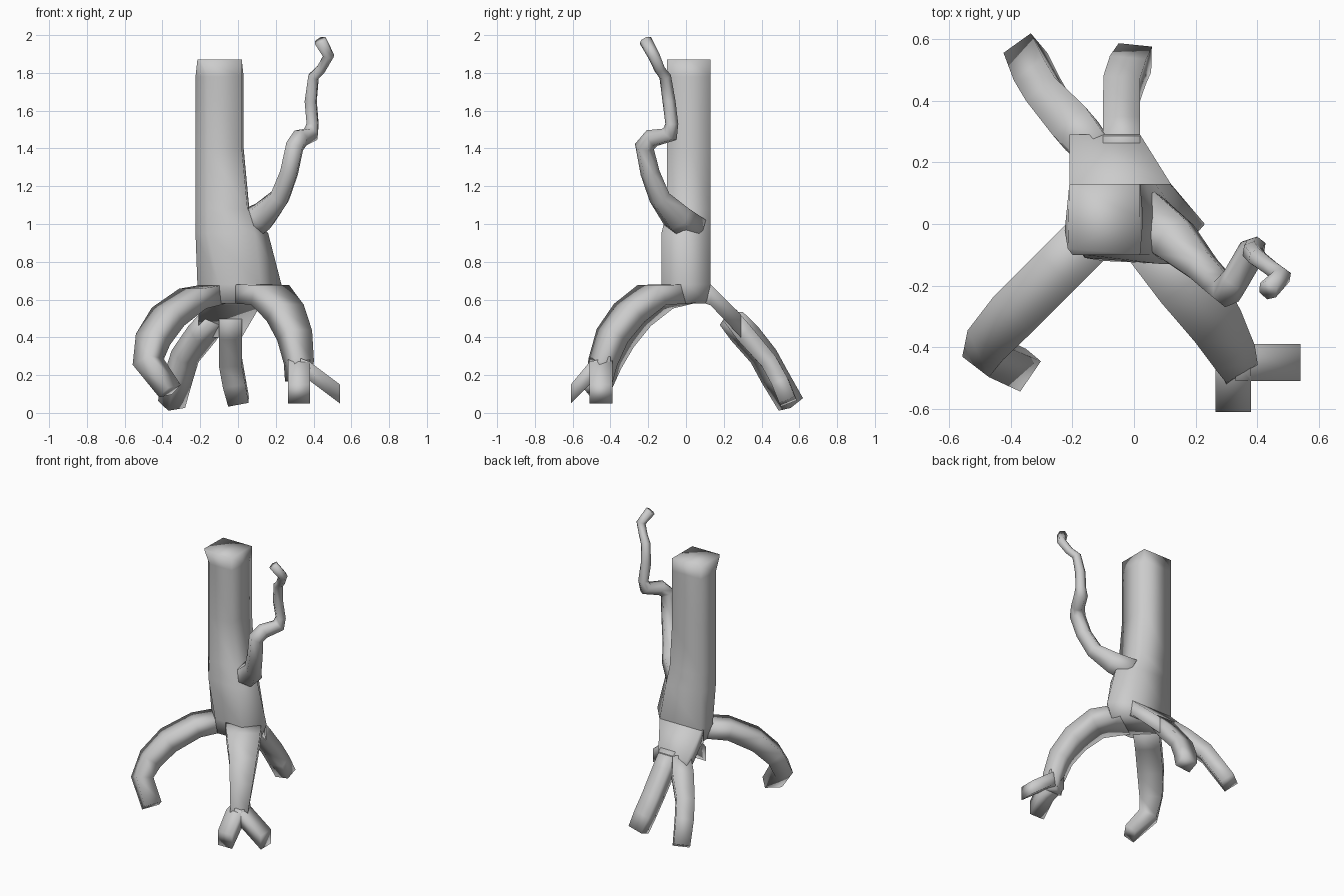
import bpy, bmesh, math
from mathutils import Vector


def loft(name, rings):
    """Skin matching closed rings and cap both ends, smooth shaded."""
    bm = bmesh.new()
    rows = [[bm.verts.new(p) for p in r] for r in rings]
    n = len(rows[0])
    for a, b in zip(rows, rows[1:]):
        for i in range(n):
            j = (i + 1) % n
            bm.faces.new((a[i], a[j], b[j], b[i]))
    bm.faces.new(rows[0])
    bm.faces.new(rows[-1])
    bmesh.ops.recalc_face_normals(bm, faces=bm.faces)
    for f in bm.faces:
        f.smooth = True
    me = bpy.data.meshes.new(name)
    bm.to_mesh(me)
    bm.free()
    ob = bpy.data.objects.new(name, me)
    bpy.context.collection.objects.link(ob)
    return ob


def limb(name, path, sides=4):
    """Sweep a section along points given as (x, y, z, width, thickness)."""
    pts = [Vector(p[:3]) for p in path]
    side, rings = None, []
    for i, p in enumerate(pts):
        a = (p - pts[i - 1]).normalized() if i else Vector()
        b = (pts[i + 1] - p).normalized() if i < len(pts) - 1 else Vector()
        t = (a + b).normalized()
        if side is None:
            side = t.cross(Vector((0, 0, 1)))
        side = (side - t * side.dot(t)).normalized()
        up = side.cross(t)
        k = 1 / math.cos(math.pi / sides) / 2
        ring = []
        for s in range(sides):
            ang = 2 * math.pi * (s + 0.5) / sides
            ring.append(p + side * math.cos(ang) * k * path[i][3]
                        + up * math.sin(ang) * k * path[i][4])
        rings.append(ring)
    return loft(name, rings)


# Trunk: squared post with one chamfered corner, flaring into the hub
trunk = [
    (1.87, [(-.20, -.10), (.02, -.10), (.02, .02), (.02, .13), (-.21, .13), (-.215, -.08)]),
    (1.78, [(-.16, -.10), (.02, -.10), (.03, .02), (.02, .13), (-.21, .13), (-.225, -.02)]),
    (1.40, [(-.16, -.10), (.02, -.10), (.03, .02), (.02, .13), (-.21, .13), (-.225, -.02)]),
    (1.08, [(-.16, -.10), (.05, -.10), (.06, .02), (.04, .13), (-.21, .13), (-.225, -.02)]),
    (0.95, [(-.16, -.11), (.09, -.13), (.16, .00), (.07, .13), (-.21, .13), (-.225, -.02)]),
    (0.68, [(-.10, -.12), (.12, -.13), (.23, .00), (.12, .13), (-.21, .13), (-.215, .00)]),
    (0.58, [(-.08, -.12), (.10, -.12), (.19, .00), (.10, .13), (-.20, .13), (-.19, .00)]),
]
loft("trunk", [[(x, y, z) for x, y in ring] for z, ring in trunk])

# Crooked side branch
limb("branch", [
    (.03, .02, .98, .18, .16), (.13, -.05, 1.04, .15, .14),
    (.22, -.14, 1.14, .10, .10), (.27, -.19, 1.27, .09, .09),
    (.30, -.22, 1.41, .09, .09), (.33, -.18, 1.455, .09, .08),
    (.385, -.085, 1.475, .08, .08), (.395, -.075, 1.53, .06, .06),
    (.385, -.09, 1.65, .06, .06), (.40, -.11, 1.78, .055, .055),
    (.44, -.14, 1.82, .05, .05), (.48, -.17, 1.89, .055, .055),
    (.435, -.215, 1.972, .06, .06)], 6)

# Front left root with hooked foot
limb("front_left_root", [
    (-.12, -.02, .63, .17, .10), (-.24, -.14, .605, .17, .11),
    (-.37, -.27, .51, .17, .12), (-.45, -.36, .39, .15, .12),
    (-.475, -.42, .27, .12, .12), (-.36, -.475, .115, .08, .12)])

# Front right root and its two toes
limb("front_right_root", [
    (.06, -.02, .63, .24, .10), (.17, -.18, .625, .22, .11),
    (.25, -.30, .53, .18, .12), (.30, -.39, .41, .15, .12),
    (.322, -.44, .27, .12, .11), (.322, -.46, .17, .11, .10)])
loft("front_toe", [[(.265, y, a), (.38, y, a), (.38, y, b), (.265, y, b)]
                   for y, a, b in ((-.40, .19, .30), (-.51, .15, .27), (-.61, .05, .15))])
loft("side_toe", [[(x, -.51, a), (x, -.39, a), (x, -.39, b), (x, -.51, b)]
                  for x, a, b in ((.33, .18, .29), (.38, .17, .27), (.54, .05, .15))])

# Back root block, forking into two
loft("back_root_base", [[(l, y, a), (r, y, a), (r, y, b), (l, y, b)]
                        for l, r, y, a, b in ((-.21, .12, .10, .58, .68),
                                              (-.21, .12, .13, .57, .68),
                                              (-.21, .02, .29, .40, .52))])
limb("back_left_root", [
    (-.13, .24, .50, .12, .09), (-.19, .31, .42, .14, .10),
    (-.28, .41, .30, .12, .10), (-.315, .47, .19, .12, .10),
    (-.352, .555, .045, .11, .10)])
limb("back_right_root", [
    (-.04, .23, .52, .12, .09), (-.04, .31, .42, .12, .10),
    (-.04, .44, .27, .12, .09), (-.02, .50, .16, .12, .09),
    (.003, .54, .06, .11, .09)])
